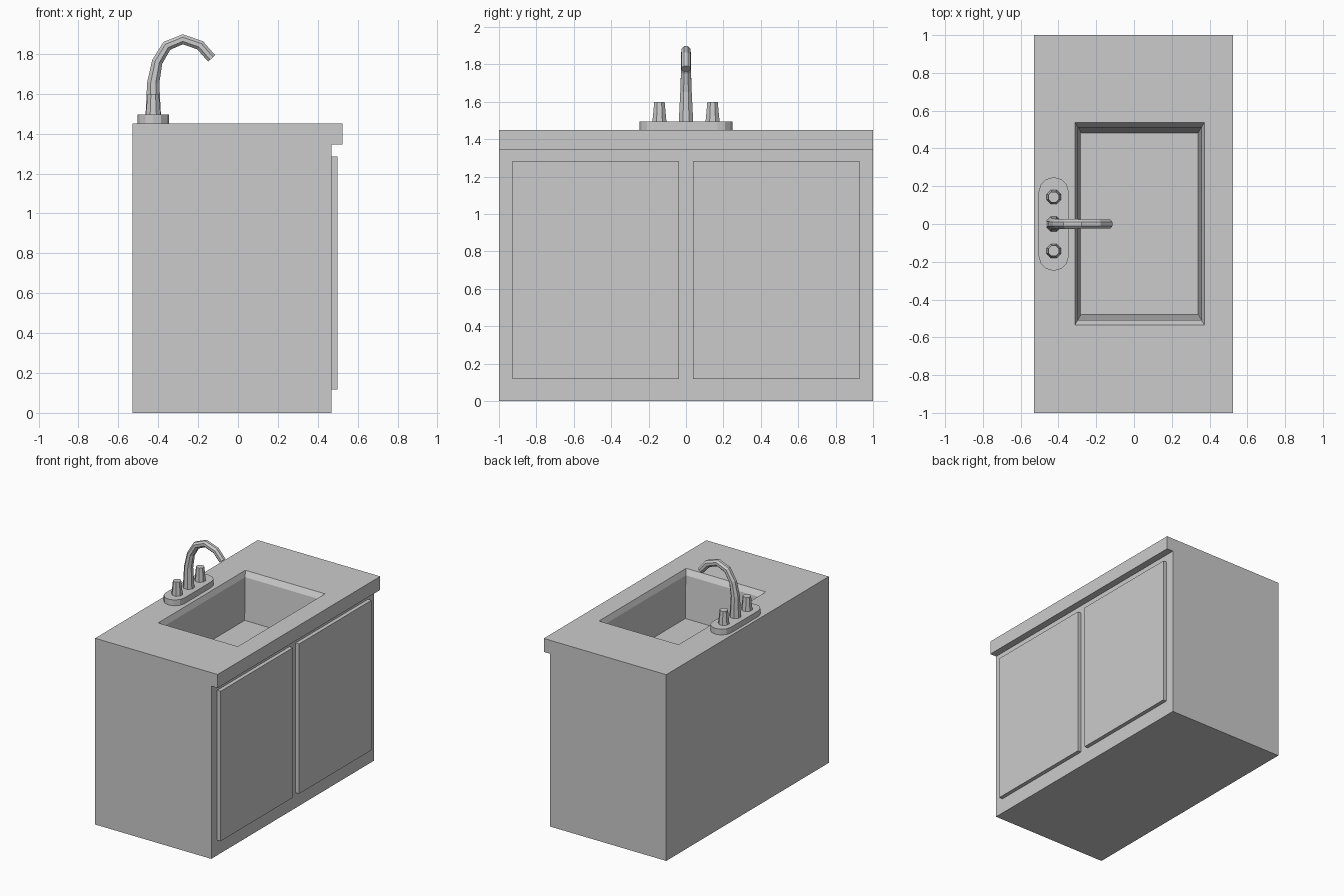
import bpy, bmesh
from math import sin, cos, pi
from mathutils import Vector

if "Cube" in bpy.data.objects:
    bpy.data.objects.remove(bpy.data.objects["Cube"])


def loft(name, rings):
    """Skin a list of equal-length point rings and cap both ends."""
    bm = bmesh.new()
    loops = [[bm.verts.new(p) for p in ring] for ring in rings]
    for a, b in zip(loops, loops[1:]):
        n = len(a)
        for i in range(n):
            j = (i + 1) % n
            bm.faces.new((a[i], a[j], b[j], b[i]))
    bm.faces.new(loops[0])
    bm.faces.new(loops[-1])
    bmesh.ops.recalc_face_normals(bm, faces=bm.faces[:])
    mesh = bpy.data.meshes.new(name)
    bm.to_mesh(mesh)
    bm.free()
    obj = bpy.data.objects.new(name, mesh)
    bpy.context.collection.objects.link(obj)
    return obj


def rect(x0, x1, y0, y1, z):
    return [(x0, y0, z), (x1, y0, z), (x1, y1, z), (x0, y1, z)]


def circle(x, y, z, r, n=8):
    return [(x + r * cos(2 * pi * (i + .5) / n), y + r * sin(2 * pi * (i + .5) / n), z)
            for i in range(n)]


# Cabinet with overhanging counter: one side profile swept along y
profile = [(-.53, 0), (.47, 0), (.47, 1.345), (.525, 1.345), (.525, 1.45), (-.53, 1.45)]
cabinet = loft("cabinet", [[(x, y, z) for x, z in profile] for y in (-1, 1)])

# Basin recess with a sloped lip and tapered walls
cutter = loft("basin_cutter", [
    rect(-.28, .34, -.478, .482, 1.09),
    rect(-.297, .357, -.508, .512, 1.41),
    rect(-.313, .373, -.535, .538, 1.45),
    rect(-.313, .373, -.535, .538, 1.55)])
cutter.hide_render = True
cutter.display_type = 'WIRE'
cut = cabinet.modifiers.new("basin", 'BOOLEAN')
cut.operation = 'DIFFERENCE'
cut.solver = 'EXACT'
cut.object = cutter

# Doors and tap handles, one per side
for side, s in (("left", -1), ("right", 1)):
    y0, y1 = sorted((s * .038, s * .928))
    loft(side + "_door", [rect(.465, .5, y0, y1, z) for z in (.118, 1.285)])
    loft(side + "_tap_handle", [circle(-.425, s * .142, z, r)
                                for z, r in ((1.49, .041), (1.6, .03))])

# Stadium-shaped tap base
outline = []
for cy, start in ((.168, 0), (-.168, pi)):
    for i in range(7):
        a = start + pi * i / 6
        outline.append((-.425 + .08 * cos(a), cy + .08 * sin(a)))
loft("tap_base", [[(x, y, z) for x, y in outline] for z in (1.445, 1.495)])

# Gooseneck spout: tapered octagonal tube along a bent path (x, z, radius)
path = [(-.425, 1.49, .042), (-.425, 1.655, .033), (-.405, 1.76, .029), (-.357, 1.84, .028),
        (-.277, 1.873, .027), (-.19, 1.843, .027), (-.132, 1.777, .026)]
pts = [Vector((x, 0, z)) for x, z, r in path]
rings = []
for k, p in enumerate(pts):
    before = (p - pts[k - 1]).normalized() if k else Vector((0, 0, 1))
    after = (pts[k + 1] - p).normalized() if k < len(pts) - 1 else before
    t = (before + after).normalized()
    side, r = Vector((t.z, 0, -t.x)), path[k][2]
    rings.append([p + r * (cos(a) * side + sin(a) * Vector((0, 1, 0)))
                  for a in (2 * pi * (i + .5) / 8 for i in range(8))])
loft("spout", rings)
